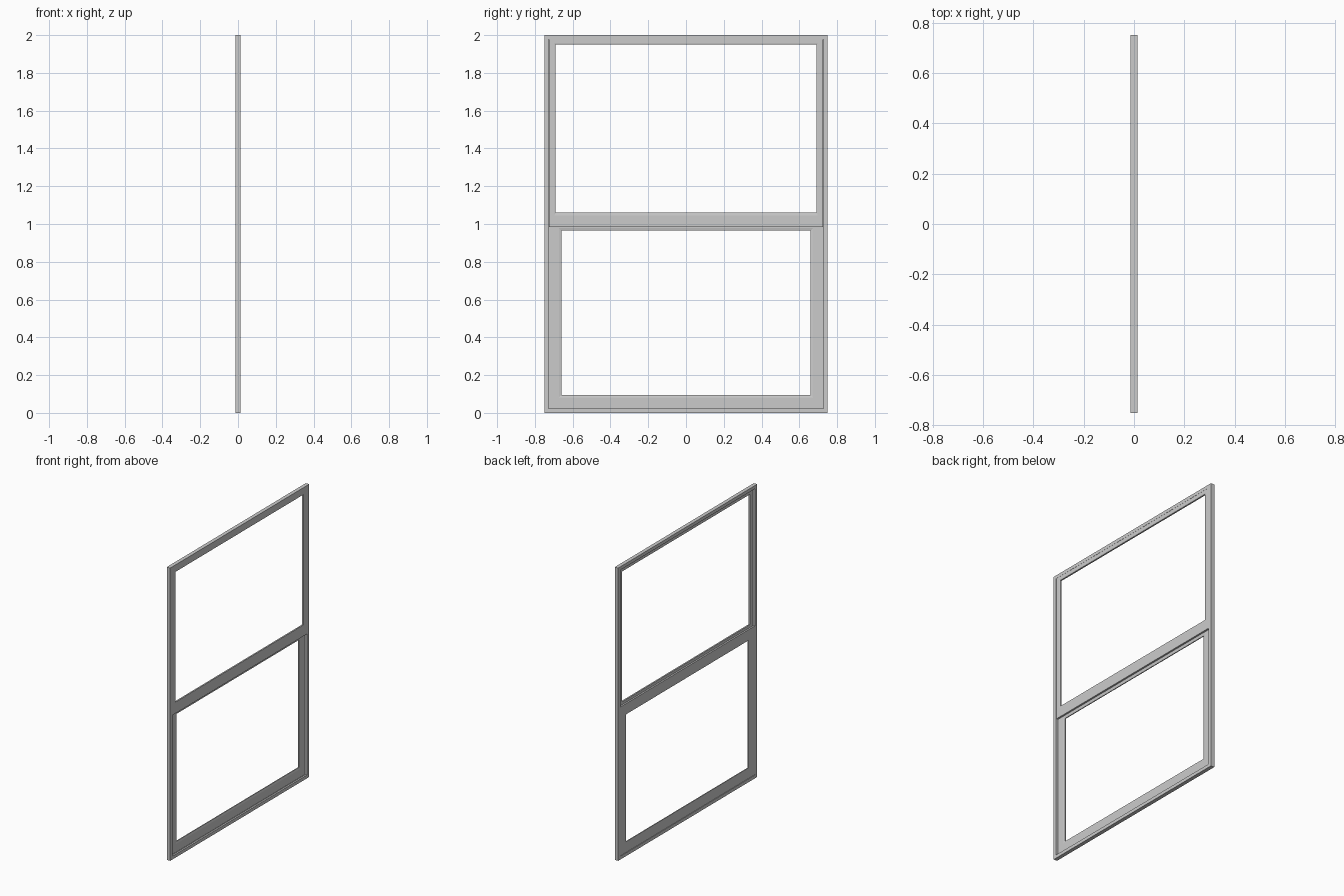
import bpy
import bmesh

cube = bpy.data.objects.get("Cube")
if cube:
    bpy.data.objects.remove(cube)

grey = bpy.data.materials.new("frame_grey")
grey.use_nodes = True
colour = (0.6, 0.6, 0.6, 1)
grey.diffuse_color = colour
grey.node_tree.nodes["Principled BSDF"].inputs["Base Color"].default_value = colour


def mitred_frame(name, outer, inner, profile):
    """Sweep a closed profile of (inward fraction, x) round a rectangle.

    outer and inner are (half width, bottom, top)."""
    bm = bmesh.new()
    loops = []
    for t, x in profile:
        half, low, high = [a + (b - a) * t for a, b in zip(outer, inner)]
        corners = [(-half, low), (half, low), (half, high), (-half, high)]
        loops.append([bm.verts.new((x, y, z)) for y, z in corners])
    for i, loop in enumerate(loops):
        after = loops[(i + 1) % len(loops)]
        for c in range(4):
            d = (c + 1) % 4
            bm.faces.new((loop[c], loop[d], after[d], after[c]))
    bmesh.ops.recalc_face_normals(bm, faces=bm.faces)
    mesh = bpy.data.meshes.new(name)
    bm.to_mesh(mesh)
    bm.free()
    mesh.materials.append(grey)
    obj = bpy.data.objects.new(name, mesh)
    bpy.context.collection.objects.link(obj)
    return obj


# Outer frame: deep, narrow surround with a thin central stop
mitred_frame("outer_frame", (0.75, 0, 2), (0.725, 0.025, 1.975),
             [(0, -0.013), (0.9, -0.013), (0.9, -0.002), (1, -0.002),
              (1, 0.002), (0.9, 0.002), (0.9, 0.013), (0, 0.013)])

# Upper fixed sash, towards +x, with its wide meeting rail
mitred_frame("upper_sash", (0.726, 0.985, 1.98), (0.69, 1.06, 1.95),
             [(0, 0), (1, 0), (1, 0.010), (0.8, 0.012), (0, 0.012)])

# Lower sliding sash, towards -x, its top rail tucked behind the meeting rail
mitred_frame("lower_sash", (0.728, 0.024, 1.04), (0.66, 0.095, 0.965),
             [(0, -0.011), (0.8, -0.011), (1, -0.009), (1, -0.003), (0.8, 0), (0, 0)])
